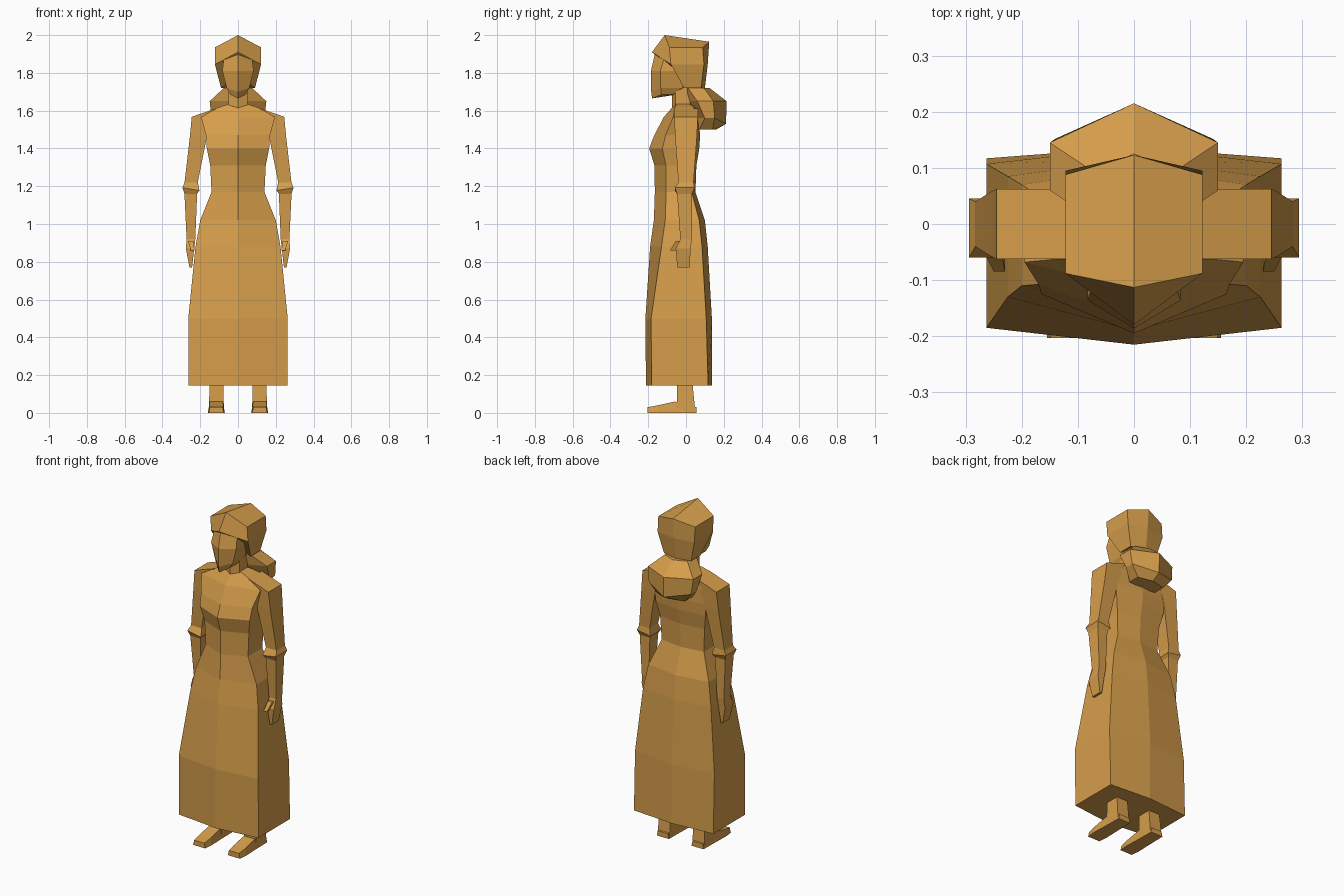
import bpy
import bmesh

cube = bpy.data.objects.get("Cube")
if cube:
    bpy.data.objects.remove(cube, do_unlink=True)

golden_colour = (.67, .34, .07, 1)
golden_tan = bpy.data.materials.new("golden_tan")
golden_tan.use_nodes = True
golden_tan.diffuse_color = golden_colour
shader = golden_tan.node_tree.nodes["Principled BSDF"]
shader.inputs["Base Color"].default_value = golden_colour


def loft(name, rings, closed=False):
    """Join rings of points, cap both ends and mirror across x.
    Open rings start and end on the centre line and form half a body."""
    bm = bmesh.new()
    rows = [[bm.verts.new(point) for point in ring] for ring in rings]
    count = len(rows[0])
    for lower, upper in zip(rows, rows[1:]):
        for i in range(count if closed else count - 1):
            j = (i + 1) % count
            bm.faces.new((lower[i], lower[j], upper[j], upper[i]))
    bm.faces.new(rows[0])
    bm.faces.new(rows[-1])
    geometry = bm.verts[:] + bm.edges[:] + bm.faces[:]
    bmesh.ops.mirror(bm, geom=geometry, axis='X', merge_dist=.0005)
    bmesh.ops.recalc_face_normals(bm, faces=bm.faces[:])
    mesh = bpy.data.meshes.new(name)
    bm.to_mesh(mesh)
    bm.free()
    mesh.materials.append(golden_tan)
    obj = bpy.data.objects.new(name, mesh)
    bpy.context.collection.objects.link(obj)


def half_hex(z, width, front, back, crease=.05, tuck=.02, peak=0, tail=0):
    """Half a hexagon: crease and tuck set the side corners in from the
    front and back points, which peak and tail raise."""
    return [(0, front, z + peak), (width, front + crease, z),
            (width, back - tuck, z), (0, back, z + tail)]


def box(z, x, width, depth, y=0, slope=0):
    """A rectangle around x, y; slope raises its outer edge."""
    inner, outer = x - width / 2, x + width / 2
    front, back = y - depth / 2, y + depth / 2
    low, high = z - slope / 2, z + slope / 2
    return [(inner, front, low), (outer, front, high),
            (outer, back, high), (inner, back, low)]


# Long dress from hem to collar
loft("dress", [
    half_hex(z=.145, width=.263, front=-.212, back=.137, crease=.03),
    half_hex(z=.5, width=.263, front=-.215, back=.137, crease=.03, tuck=.03),
    half_hex(z=.88, width=.225, front=-.19, back=.115, crease=.06, tuck=.03),
    half_hex(z=1.02, width=.2, front=-.17, back=.1, crease=.06, tuck=.03),
    half_hex(z=1.17, width=.14, front=-.165, back=.05, crease=.06),
    half_hex(z=1.31, width=.147, front=-.167, back=.055, crease=.06),
    half_hex(z=1.4, width=.165, front=-.195, back=.07, crease=.07),
    half_hex(z=1.47, width=.17, front=-.168, back=.075, crease=.06),
    half_hex(z=1.565, width=.195, front=-.118, back=.065, tuck=.005),
    half_hex(z=1.615, width=.11, front=-.075, back=.06, crease=.015),
    half_hex(z=1.635, width=.05, front=-.065, back=.035, crease=.015),
])

# Neck
loft("neck", [
    half_hex(z=height, width=.05, front=-.075, back=.04, crease=.02)
    for height in (1.59, 1.76)
])

# Sleeved arms with flared elbows and flat hands
loft("arms", [
    box(z=1.59, x=.18, width=.13, depth=.125, slope=-.045),
    box(z=1.46, x=.21, width=.09, depth=.115),
    box(z=1.22, x=.248, width=.07, depth=.08),
    box(z=1.185, x=.249, width=.09, depth=.105, y=-.007, slope=.015),
    box(z=1.16, x=.25, width=.067, depth=.08, y=-.007),
    box(z=.92, x=.249, width=.046, depth=.06),
    box(z=.87, x=.254, width=.044, depth=.08, y=-.015),
    box(z=.77, x=.25, width=.014, depth=.064, y=-.014),
], closed=True)

# Thumbs reaching forward
loft("thumbs", [
    box(z=.91, x=.25, width=.03, depth=.03, y=-.04),
    box(z=.86, x=.24, width=.02, depth=.03, y=-.07),
], closed=True)

# Legs
loft("legs", [
    box(z=0, x=.115, width=.08, depth=.1),
    box(z=.25, x=.112, width=.07, depth=.07, y=-.01),
], closed=True)


def foot_section(y, height, width):
    """An upright slice through the foot, narrower on top."""
    middle, half, top = .115, width / 2, width * .42
    return [(middle - half, y, 0), (middle + half, y, 0),
            (middle + top, y, height), (middle - top, y, height)]


# Feet from heel to toe
loft("feet", [
    foot_section(y=.055, height=.03, width=.08),
    foot_section(y=-.06, height=.06, width=.084),
    foot_section(y=-.15, height=.04, width=.09),
    foot_section(y=-.203, height=.03, width=.08),
], closed=True)

# Face with a central ridge, tapering to the chin
loft("face", [
    half_hex(z=1.685, width=.04, front=-.18, back=-.05, peak=-.02),
    half_hex(z=1.72, width=.06, front=-.184, back=0, peak=-.02),
    half_hex(z=1.81, width=.083, front=-.186, back=.03),
    half_hex(z=1.88, width=.075, front=-.165, back=.03, peak=.02),
])

# Swept hair with a peaked brow
loft("hair", [
    half_hex(z=1.72, width=.09, front=-.03, back=.1, crease=.02, peak=.06),
    half_hex(z=1.845, width=.122, front=-.18, back=.115, crease=.1, peak=.065),
    half_hex(z=1.935, width=.122, front=-.113, back=.123, crease=.025,
             tuck=.035, peak=.065, tail=.03),
])

# Hair roll at the nape
loft("hair_roll", [
    half_hex(z=1.5, width=.09, front=.06, back=.16, crease=.01),
    half_hex(z=1.56, width=.14, front=.05, back=.212, tuck=.06, tail=-.03),
    half_hex(z=1.65, width=.15, front=0, back=.215, crease=.06, tuck=.07),
    half_hex(z=1.72, width=.075, front=0, back=.125, crease=.01, tuck=.03),
])
